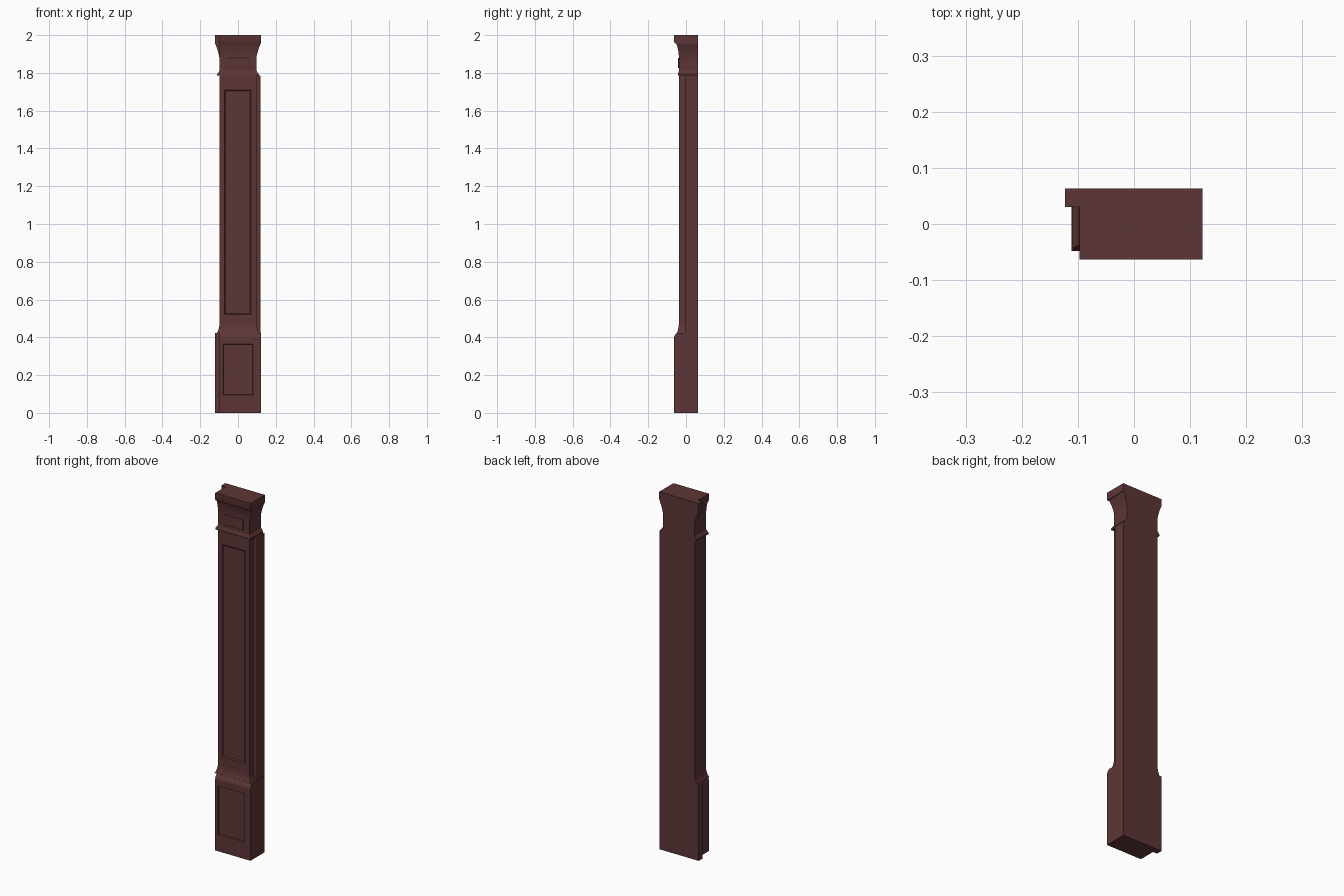
import bpy, bmesh

if "Cube" in bpy.data.objects:
    bpy.data.objects.remove(bpy.data.objects["Cube"])

wood = bpy.data.materials.new("dark_wood")
wood.diffuse_color = (0.11, 0.036, 0.038, 1)
wood.use_nodes = True
wood.node_tree.nodes["Principled BSDF"].inputs["Base Color"].default_value = wood.diffuse_color

BACK = 0.063      # back plane of the whole pilaster
FRONT = -0.037    # front plane of the shaft
LEFT, RIGHT = -0.097, 0.097


def loft(name, rings, smooth=False):
    """Skin a list of equal-length closed rings and cap both ends."""
    bm = bmesh.new()
    vs = [[bm.verts.new(p) for p in r] for r in rings]
    n = len(rings[0])
    for a, b in zip(vs, vs[1:]):
        for i in range(n):
            j = (i + 1) % n
            bm.faces.new((a[i], a[j], b[j], b[i]))
    bm.faces.new(vs[0][::-1])
    bm.faces.new(vs[-1])
    bmesh.ops.recalc_face_normals(bm, faces=bm.faces)
    mesh = bpy.data.meshes.new(name)
    bm.to_mesh(mesh)
    bm.free()
    mesh.materials.append(wood)
    ob = bpy.data.objects.new(name, mesh)
    bpy.context.collection.objects.link(ob)
    if smooth:
        bpy.ops.object.select_all(action='DESELECT')
        ob.select_set(True)
        bpy.context.view_layer.objects.active = ob
        bpy.ops.object.shade_smooth_by_angle(angle=0.5)
    return ob


def rect_z(x0, x1, y0, y1, z):
    return [(x0, y0, z), (x1, y0, z), (x1, y1, z), (x0, y1, z)]


def rect_y(x0, x1, z0, z1, y):
    return [(x0, y, z0), (x1, y, z0), (x1, y, z1), (x0, y, z1)]


def box(name, x0, x1, y0, y1, z0, z1):
    return loft(name, [rect_z(x0, x1, y0, y1, z0), rect_z(x0, x1, y0, y1, z1)])


def panelled_block(name, outer, panel, y, depth, bevel):
    """Block whose front face holds a sunk (or raised) bevelled panel."""
    x0, x1, z0, z1 = panel
    inner = (x0 + bevel, x1 - bevel, z0 + bevel, z1 - bevel)
    return loft(name, [rect_y(*outer, BACK), rect_y(*outer, y),
                       rect_y(*panel, y), rect_y(*inner, y + depth)])


# Plinth with sunk panel, rounded cap and rear left flange
panelled_block("plinth", (LEFT, 0.121, 0, 0.40), (-0.08, 0.08, 0.095, 0.365),
               -0.063, 0.006, 0.003)
loft("plinth_cap", [rect_z(LEFT, 0.121, y, BACK, z) for y, z in
     ((-0.063, 0.40), (-0.061, 0.408), (-0.056, 0.417), (-0.049, 0.424))], True)
box("plinth_flange", -0.123, LEFT, 0.03, BACK, 0, 0.424)

# Shaft with long sunk panel and the set-back strip on its right
panelled_block("shaft", (-0.099, RIGHT, 0.424, 1.79), (-0.072, 0.07, 0.52, 1.71),
               FRONT, 0.005, 0.006)
box("shaft_side_strip", RIGHT, 0.119, -0.003, BACK, 0.424, 1.785)

# Flared skirt at the foot of the shaft
loft("shaft_skirt", [rect_z(LEFT - o, RIGHT + o, FRONT - 0.8 * o, BACK, z) for o, z in
     ((0.014, 0.424), (0.009, 0.434), (0.005, 0.446), (0.002, 0.46), (0.0005, 0.475))], True)

# Neck moulding under the capital
loft("neck_moulding", [rect_z(LEFT - o, RIGHT + o, FRONT - 0.5 * o, BACK, z) for o, z in
     ((0.013, 1.785), (0.013, 1.794), (0.009, 1.798), (0.005, 1.804), (0.001, 1.812))], True)

# Capital: (side projection, front projection, z); coved on front and right
cove = [(0, 0, 1.80), (0, 0, 1.875), (0.002, 0.001, 1.89), (0.007, 0.003, 1.91),
        (0.014, 0.007, 1.932), (0.023, 0.014, 1.955), (0.025, 0.022, 1.956),
        (0.025, 0.026, 1.965), (0.025, 0.026, 2.0)]
loft("capital", [rect_z(LEFT, RIGHT + a, FRONT - b, BACK, z) for a, b, z in cove], True)
loft("capital_flange", [rect_z(LEFT - a - 0.001, LEFT, 0.03, BACK, z)
                        for a, b, z in cove], True)

# Small raised tablet on the capital
loft("capital_tablet", [rect_y(-0.06, 0.06, 1.825, 1.88, FRONT + 0.002),
                        rect_y(-0.06, 0.06, 1.825, 1.88, FRONT - 0.004),
                        rect_y(-0.057, 0.057, 1.828, 1.877, FRONT - 0.006)])
